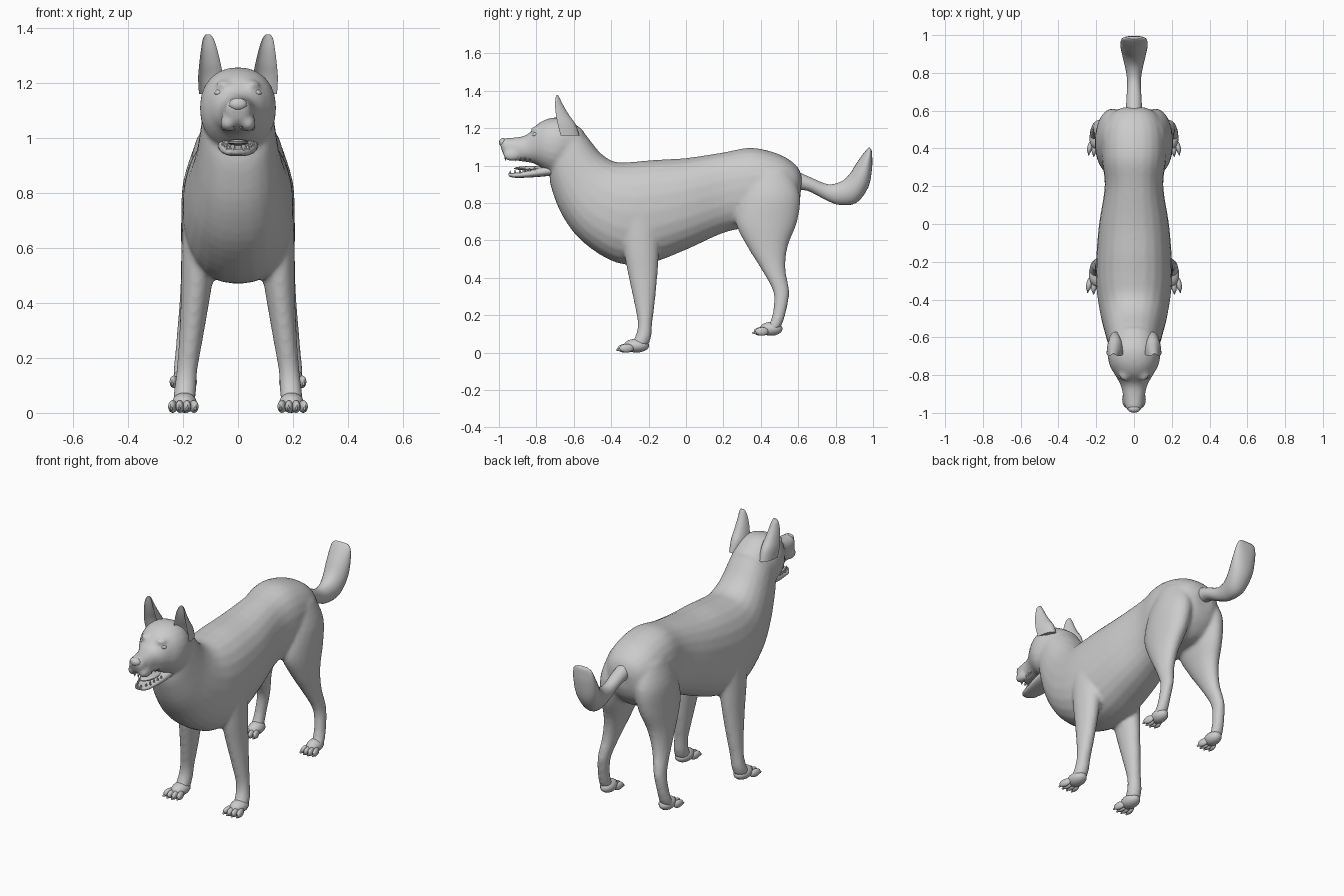
import bpy, bmesh, math
from mathutils import Matrix, Vector

cube = bpy.data.objects.get("Cube")
if cube:
    bpy.data.objects.remove(cube)

coat = bpy.data.materials.new("plain grey")
coat.use_nodes = True
GREY = (0.6, 0.6, 0.6, 1)
coat.diffuse_color = GREY
coat.node_tree.nodes["Principled BSDF"].inputs["Base Color"].default_value = GREY


def blend(p, q, r, s, t):
    """Smooth curve between q and r."""
    return [0.5 * (2 * b + (c - a) * t + (2 * a - 5 * b + 4 * c - d) * t * t
                   + (3 * b - a - 3 * c + d) * t ** 3) for a, b, c, d in zip(p, q, r, s)]


def loft(bm, rows, side=1, power=2.0, cup=1.0, sides=24, steps=4):
    """Skin oval sections; row = edge A (y, z), edge B (y, z), centre x, half width."""
    last = len(rows) - 1
    fine = []
    for i in range(last):
        near = [rows[max(0, min(last, i + k))] for k in (-1, 0, 1, 2)]
        fine += [blend(*near, j / steps) for j in range(steps)]
    fine.append(rows[-1])
    rings = []
    for ay, az, by, bz, cx, w in fine:
        ring = []
        for k in range(sides):
            a = math.tau * k / sides
            u, v = (math.copysign(abs(f) ** (2 / power), f) for f in (math.sin(a), math.cos(a)))
            if v > 0:
                v *= cup
            ring.append(bm.verts.new((side * (cx + w * u), (ay + by) / 2 + v * (ay - by) / 2,
                                      (az + bz) / 2 + v * (az - bz) / 2)))
        rings.append(ring)
    for r, s in zip(rings, rings[1:]):
        for k in range(sides):
            n = (k + 1) % sides
            bm.faces.new((r[k], r[n], s[n], s[k]))
    bm.faces.new(rings[0])
    bm.faces.new(rings[-1])


def ball(bm, centre, radii, turn=0.0):
    m = Matrix.Translation(centre) @ Matrix.Rotation(turn, 4, "Z") @ Matrix.Diagonal((*radii, 1))
    bmesh.ops.create_uvsphere(bm, u_segments=14, v_segments=9, radius=1, matrix=m)


def finish(name, bm, angle=50, weld=0.0):
    bmesh.ops.recalc_face_normals(bm, faces=bm.faces)
    mesh = bpy.data.meshes.new(name)
    bm.to_mesh(mesh)
    bm.free()
    mesh.materials.append(coat)
    ob = bpy.data.objects.new(name, mesh)
    bpy.context.collection.objects.link(ob)
    bpy.ops.object.select_all(action="DESELECT")
    ob.select_set(True)
    bpy.context.view_layer.objects.active = ob
    if weld:
        remesh = ob.modifiers.new("Weld", "REMESH")
        remesh.mode = "VOXEL"
        remesh.voxel_size = weld
        remesh.use_smooth_shade = True
        soften = ob.modifiers.new("Soften", "SMOOTH")
        soften.iterations = 5
    else:
        bpy.ops.object.shade_smooth_by_angle(angle=math.radians(angle))
    return ob


# Section tables: top edge and bottom edge, or front edge and back edge
TORSO = [
    (-.60, 1.23, -.73, .96, 0, .125), (-.54, 1.17, -.72, .88, 0, .135),
    (-.46, 1.07, -.66, .73, 0, .155), (-.38, 1.02, -.55, .59, 0, .18),
    (-.28, 1.02, -.37, .48, 0, .20), (-.17, 1.03, -.19, .48, 0, .20),
    (0, 1.04, 0, .55, 0, .185), (.2, 1.07, .2, .64, 0, .155),
    (.35, 1.095, .35, .67, 0, .17), (.5, 1.06, .5, .68, 0, .165),
    (.59, 1.0, .58, .75, 0, .12), (.62, .94, .61, .82, 0, .06)]
HEAD = [
    (-.55, 1.19, -.62, .98, 0, .11), (-.64, 1.25, -.72, .96, 0, .138),
    (-.72, 1.255, -.77, .985, 0, .13), (-.79, 1.225, -.81, 1.01, 0, .1),
    (-.85, 1.165, -.86, 1.02, 0, .07), (-.92, 1.15, -.92, 1.03, 0, .056),
    (-.975, 1.145, -.97, 1.055, 0, .045), (-.995, 1.12, -.985, 1.08, 0, .025)]
FRONT_LEG = [
    (-.36, .86, -.16, .86, .12, .07), (-.36, .72, -.14, .72, .13, .072),
    (-.335, .55, -.145, .53, .145, .062), (-.31, .42, -.152, .42, .155, .053),
    (-.28, .28, -.165, .28, .17, .044), (-.258, .16, -.18, .16, .185, .038),
    (-.27, .09, -.185, .09, .192, .04), (-.3, .04, -.2, .04, .195, .04)]
HIND_LEG = [
    (.34, .97, .56, .97, .09, .07), (.29, .84, .61, .84, .11, .09),
    (.265, .7, .595, .7, .125, .082), (.325, .57, .545, .57, .145, .062),
    (.4, .45, .532, .45, .165, .045), (.465, .33, .552, .33, .185, .034),
    (.468, .24, .54, .24, .195, .032), (.45, .165, .52, .165, .2, .034),
    (.42, .125, .5, .125, .2, .036)]
TAIL = [
    (.57, .98, .57, .87, 0, .045), (.67, .935, .65, .865, 0, .04),
    (.76, .9, .75, .815, 0, .036), (.83, .915, .82, .79, 0, .046),
    (.875, .955, .91, .8, 0, .062), (.91, 1.01, .975, .885, 0, .072),
    (.945, 1.06, .995, .99, 0, .07), (.97, 1.09, .995, 1.06, 0, .06),
    (.98, 1.098, .992, 1.085, 0, .04)]
JAW = [
    (-.68, 1.01, -.68, .95, 0, .075), (-.78, .99, -.78, .94, 0, .07),
    (-.86, .97, -.86, .935, 0, .056), (-.92, .96, -.92, .935, 0, .042),
    (-.95, .96, -.947, .942, 0, .02)]
EAR = [
    (-.77, 1.16, -.57, 1.16, .1, .042), (-.78, 1.22, -.59, 1.22, .1, .045),
    (-.765, 1.27, -.625, 1.27, .102, .039), (-.745, 1.32, -.655, 1.32, .105, .03),
    (-.72, 1.36, -.675, 1.36, .108, .02), (-.7, 1.378, -.685, 1.378, .109, .008)]

# Body: torso, head and limbs welded into one skin
bm = bmesh.new()
loft(bm, TORSO, power=2.3)
loft(bm, HEAD, power=2.2)
for side in (1, -1):
    loft(bm, FRONT_LEG, side)
    loft(bm, HIND_LEG, side)
    ball(bm, (side * .05, -.8, 1.195), (.03, .03, .016))   # brow
    ball(bm, (side * .036, -.93, 1.055), (.03, .05, .032))  # upper lip
finish("body", bm, weld=.011)

# Tail
bm = bmesh.new()
loft(bm, TAIL)
finish("tail", bm)

# Open lower jaw and tongue
bm = bmesh.new()
loft(bm, JAW, power=2.6)
finish("lower_jaw", bm)
bm = bmesh.new()
ball(bm, (0, -.83, .985), (.04, .09, .012))
finish("tongue", bm)

# Teeth along both jaws
bm = bmesh.new()
for side in (1, -1):
    for i in range(6):
        t = i / 5
        x = side * (.012 + .044 * t ** .6)
        tall = .026 if i == 2 else .016
        for y, z, flip in ((-.94 + .13 * t, .965 + .018 * t, 0), (-.965 + .13 * t, 1.035, math.pi)):
            m = Matrix.Translation((x, y, z)) @ Matrix.Rotation(flip, 4, "X")
            bmesh.ops.create_cone(bm, cap_ends=True, segments=6, radius1=.007, radius2=.001,
                                  depth=tall, matrix=m)
finish("teeth", bm, 30)

# Nose
bm = bmesh.new()
ball(bm, (0, -.978, 1.123), (.034, .022, .024))
finish("nose", bm)

# Ears, eyes and paws, one of each per side
for side, label in ((1, "left"), (-1, "right")):
    bm = bmesh.new()
    loft(bm, EAR, side, cup=-.45)
    finish(label + "_ear", bm, 40)

    bm = bmesh.new()
    ball(bm, (side * .068, -.803, 1.165), (.018, .018, .013))
    finish(label + "_eye", bm)

    for end, y, z, size in (("front", -.285, 0, 1), ("hind", .435, .09, .9)):
        bm = bmesh.new()
        ball(bm, (side * .195, y + .02, z + .037), (.046 * size, .068 * size, .037))
        for k in range(4):
            spread = k - 1.5
            turn = side * spread * .14
            reach = .004 * spread * spread
            toe = Vector((side * (.199 + spread * .0255 * size), y - .042 * size + reach, z + .023))
            ball(bm, toe, (.0155 * size, .04 * size, .023), turn)
            claw = toe + Vector((side * spread * .004, -.036 * size, -.008))
            ball(bm, claw, (.005, .012, .007), turn)
        finish(f"{label}_{end}_paw", bm)
